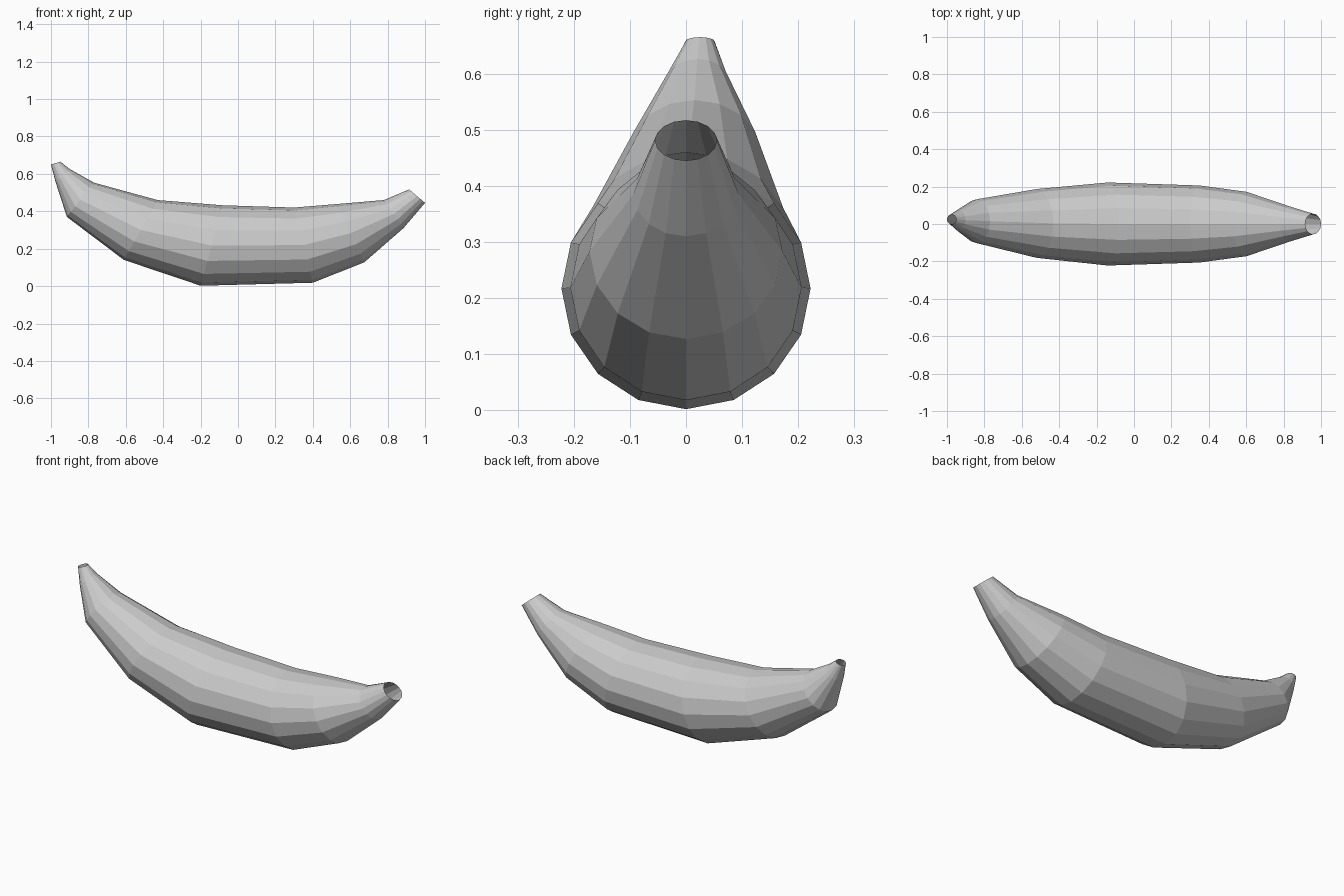
import bpy, bmesh, math
from mathutils import Vector

if "Cube" in bpy.data.objects:
    bpy.data.objects.remove(bpy.data.objects["Cube"])

SIDES = 16

# Each cross-section: bottom x, bottom z, top x, top z, centre y, half width
SECTIONS = [
    (-1.00, 0.650, -0.950, 0.665, 0.025, 0.026),
    (-0.975, 0.555, -0.900, 0.626, 0.020, 0.055),
    (-0.915, 0.370, -0.770, 0.553, 0.015, 0.117),
    (-0.61, 0.140, -0.430, 0.460, 0.003, 0.184),
    (-0.20, 0.002, -0.080, 0.432, 0.0, 0.222),
    (0.40, 0.018, 0.300, 0.420, 0.0, 0.206),
    (0.675, 0.127, 0.530, 0.439, 0.0, 0.172),
    (0.885, 0.310, 0.780, 0.460, 0.0, 0.094),
    (1.00, 0.445, 0.915, 0.517, 0.0, 0.055),
]


def add_ring(bm, bx, bz, tx, tz, cy, half_width):
    """Tilted elliptical ring, first vertex at the bottom."""
    bottom, top = Vector((bx, cy, bz)), Vector((tx, cy, tz))
    centre, up = (bottom + top) / 2, (top - bottom) / 2
    side = Vector((0, half_width, 0))
    angles = [2 * math.pi * i / SIDES for i in range(SIDES)]
    return [bm.verts.new(centre - up * math.cos(a) + side * math.sin(a)) for a in angles]


# Banana skin: open-ended tube lofted through the sections
bm = bmesh.new()
rings = [add_ring(bm, *s) for s in SECTIONS]
for a, b in zip(rings, rings[1:]):
    for i in range(SIDES):
        j = (i + 1) % SIDES
        bm.faces.new((a[i], b[i], b[j], a[j]))

# Point the faces outward
bm.normal_update()
axis = Vector((0, 0, 0.22))
mid = [f for f in bm.faces if abs(f.calc_center_median().x) < 0.25]
if sum(f.normal.dot(f.calc_center_median() - axis) for f in mid) < 0:
    bmesh.ops.reverse_faces(bm, faces=bm.faces[:])

mesh = bpy.data.meshes.new("banana")
bm.to_mesh(mesh)
bm.free()
bpy.context.collection.objects.link(bpy.data.objects.new("banana", mesh))
